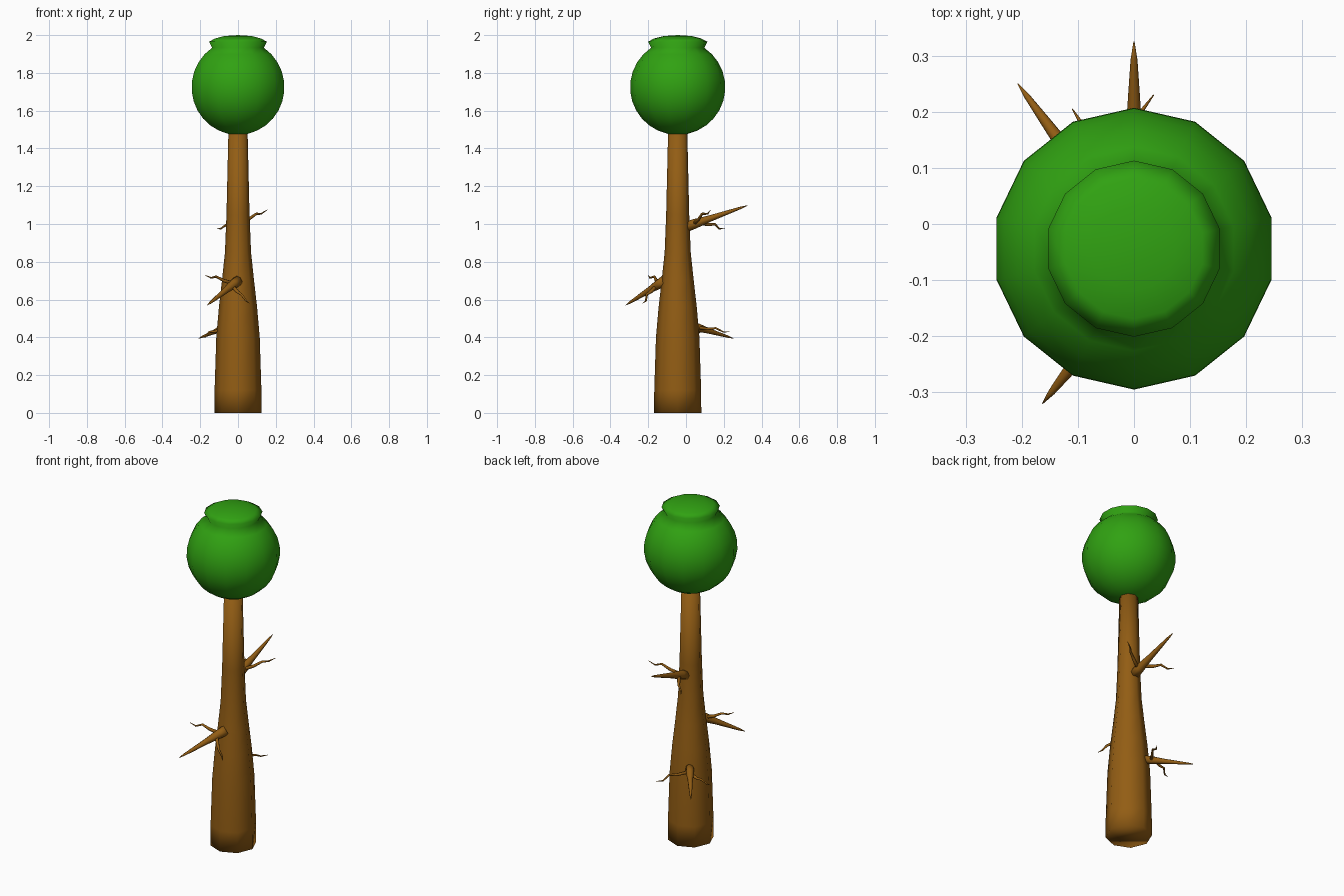
import bpy, bmesh, math
from mathutils import Vector

if "Cube" in bpy.data.objects:
    bpy.data.objects.remove(bpy.data.objects["Cube"])


def material(name, color):
    m = bpy.data.materials.new(name)
    m.diffuse_color = (*color, 1)
    m.use_nodes = True
    m.node_tree.nodes["Principled BSDF"].inputs["Base Color"].default_value = m.diffuse_color
    return m


BARK = material("bark", (0.29, 0.11, 0.007))
LEAF = material("leaf", (0.03, 0.36, 0.006))
UP = Vector((0, 0, 1))


def tube(name, points, radii, sides, mat):
    """Smooth closed skin of rings along a path, one radius per point."""
    pts = [Vector(p) for p in points]
    bm = bmesh.new()
    rings = []
    for i, (p, r) in enumerate(zip(pts, radii)):
        tangent = (pts[min(i + 1, len(pts) - 1)] - pts[max(i - 1, 0)]).normalized()
        q = UP.rotation_difference(tangent)
        ring = []
        for k in range(sides):
            a = math.pi / 2 + 2 * math.pi * k / sides
            ring.append(bm.verts.new(p + q @ Vector((r * math.cos(a), r * math.sin(a), 0))))
        rings.append(ring)
    for lo, hi in zip(rings, rings[1:]):
        for k in range(sides):
            n = (k + 1) % sides
            bm.faces.new((lo[k], lo[n], hi[n], hi[k]))
    bm.faces.new(rings[0][::-1])
    bm.faces.new(rings[-1])
    bmesh.ops.remove_doubles(bm, verts=bm.verts, dist=0.0002)
    bmesh.ops.recalc_face_normals(bm, faces=bm.faces)
    for f in bm.faces:
        f.smooth = True
    me = bpy.data.meshes.new(name)
    bm.to_mesh(me)
    bm.free()
    me.materials.append(mat)
    ob = bpy.data.objects.new(name, me)
    bpy.context.collection.objects.link(ob)
    return ob


def upright(name, profile, sides, mat):
    """Vertical turned part from (radius, height) pairs."""
    return tube(name, [(0, -0.044, z) for r, z in profile], [r for r, z in profile], sides, mat)


# Trunk: octagonal, flared towards the foot
upright("trunk", [(0.125, 0), (0.124, 0.12), (0.115, 0.4), (0.101, 0.56), (0.085, 0.7),
                  (0.069, 0.85), (0.061, 1.05), (0.05, 1.52)], 8, BARK)

# Crown: ball with a flared cap on top
R, CZ = 0.252, 1.724
profile = []
for i in range(13):
    a = math.radians(-90 + i * 146 / 12)
    profile.append((R * math.cos(a), CZ + R * math.sin(a)))
profile += [(0.157, 1.965), (0.125, 1.982), (0.075, 1.995), (0, 2.0)]
upright("crown", profile, 14, LEAF)


def twig(name, start, tip, r):
    """Thin crooked shoot with a kink before its tip."""
    s, t = Vector(start), Vector(tip)
    side = (t - s).cross(UP).normalized() * 0.009
    lift = UP * 0.01
    pts = [s, s.lerp(t, 0.35) + side * 0.5, s.lerp(t, 0.6) + side + lift,
           s.lerp(t, 0.8) - side * 0.4 - lift * 0.6, t]
    tube(name, pts, [r, r * 0.75, r * 0.55, r * 0.4, 0.001], 6, BARK)


def branch(name, base, tip, twig_tips, r):
    """Tapered spike with side twigs near its foot."""
    b, t = Vector(base), Vector(tip)
    fractions = [0, 0.15, 0.4, 0.7, 0.9, 1]
    tube(name, [b.lerp(t, f) for f in fractions],
         [r, r * 0.9, r * 0.6, r * 0.38, r * 0.22, 0.001], 8, BARK)
    for i, end in enumerate(twig_tips):
        twig(f"{name}_twig_{i + 1}", b.lerp(t, 0.12 + 0.08 * i), end, r * 0.42)


# Branches: back, low back left, front
branch("back_branch", (0, 0.0, 0.985), (0, 0.325, 1.098),
       [(0.155, 0.13, 1.075), (-0.11, 0.205, 0.975)], 0.028)
branch("low_branch", (-0.05, 0.035, 0.46), (-0.207, 0.25, 0.395),
       [(0.035, 0.23, 0.43), (-0.195, 0.05, 0.40)], 0.024)
branch("front_branch", (0, -0.115, 0.70), (-0.163, -0.32, 0.57),
       [(-0.175, -0.2, 0.73), (0.06, -0.23, 0.58)], 0.028)
